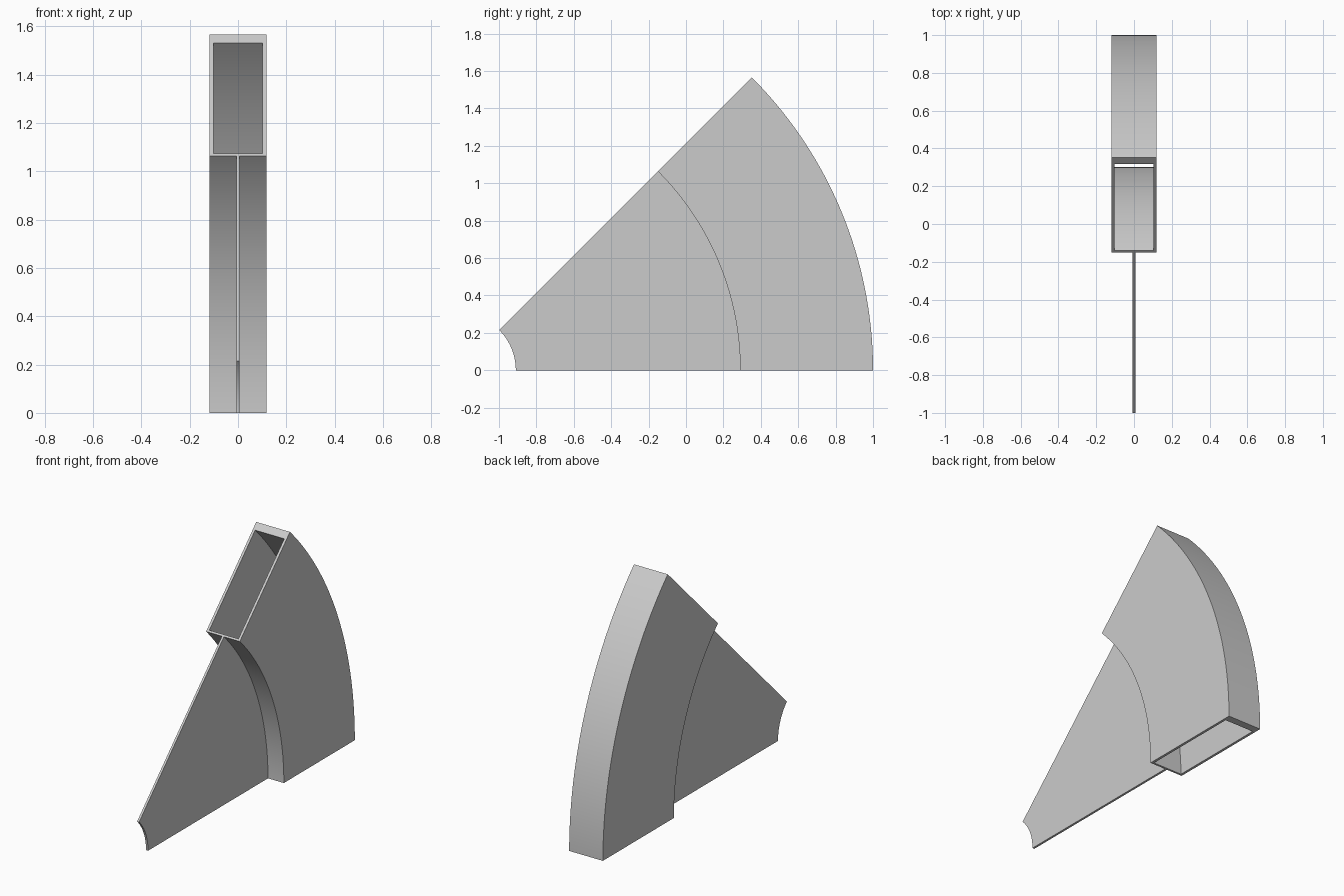
import bpy, bmesh, math

if "Cube" in bpy.data.objects:
    bpy.data.objects.remove(bpy.data.objects["Cube"])

CY = -1.215               # arc centre on the y axis, at z = 0
SWEEP = math.radians(45)
STEPS = 48

grey = bpy.data.materials.new("light grey")
grey.diffuse_color = (0.6, 0.6, 0.6, 1)
grey.use_nodes = True
grey.node_tree.nodes["Principled BSDF"].inputs["Base Color"].default_value = grey.diffuse_color


def sweep(name, section, hole=None):
    """Sweep a section of (x, radius) corners round the arc; a hole makes it an open tube."""
    bm = bmesh.new()
    n = len(section)

    def rings(pts):
        return [[bm.verts.new((x, CY + r * math.cos(a), r * math.sin(a))) for x, r in pts]
                for a in (SWEEP * i / STEPS for i in range(STEPS + 1))]

    def skin(rs):
        for a, b in zip(rs, rs[1:]):
            for j in range(n):
                k = (j + 1) % n
                bm.faces.new((a[j], a[k], b[k], b[j]))

    outer = rings(section)
    skin(outer)
    if hole:
        inner = rings(hole)
        skin(inner)
        for e in (0, -1):                       # rims round the openings
            for j in range(n):
                k = (j + 1) % n
                bm.faces.new((outer[e][j], outer[e][k], inner[e][k], inner[e][j]))
    else:
        for e in (0, -1):                       # solid ends
            bm.faces.new(outer[e])
    bmesh.ops.recalc_face_normals(bm, faces=bm.faces)
    mesh = bpy.data.meshes.new(name)
    bm.to_mesh(mesh)
    bm.free()
    mesh.materials.append(grey)
    obj = bpy.data.objects.new(name, mesh)
    bpy.context.collection.objects.link(obj)
    bpy.context.view_layer.objects.active = obj
    obj.select_set(True)
    bpy.ops.object.shade_smooth_by_angle(angle=math.radians(30))
    obj.select_set(False)


def box(half, r0, r1):
    return [(-half, r0), (half, r0), (half, r1), (-half, r1)]


# Hollow curved duct with a thicker outer wall, open at both ends
sweep("curved_duct", box(0.118, 1.505, 2.215), box(0.102, 1.518, 2.166))

# Thin web plate reaching in towards the arc centre
sweep("web_plate", box(0.007, 0.305, 1.508))
